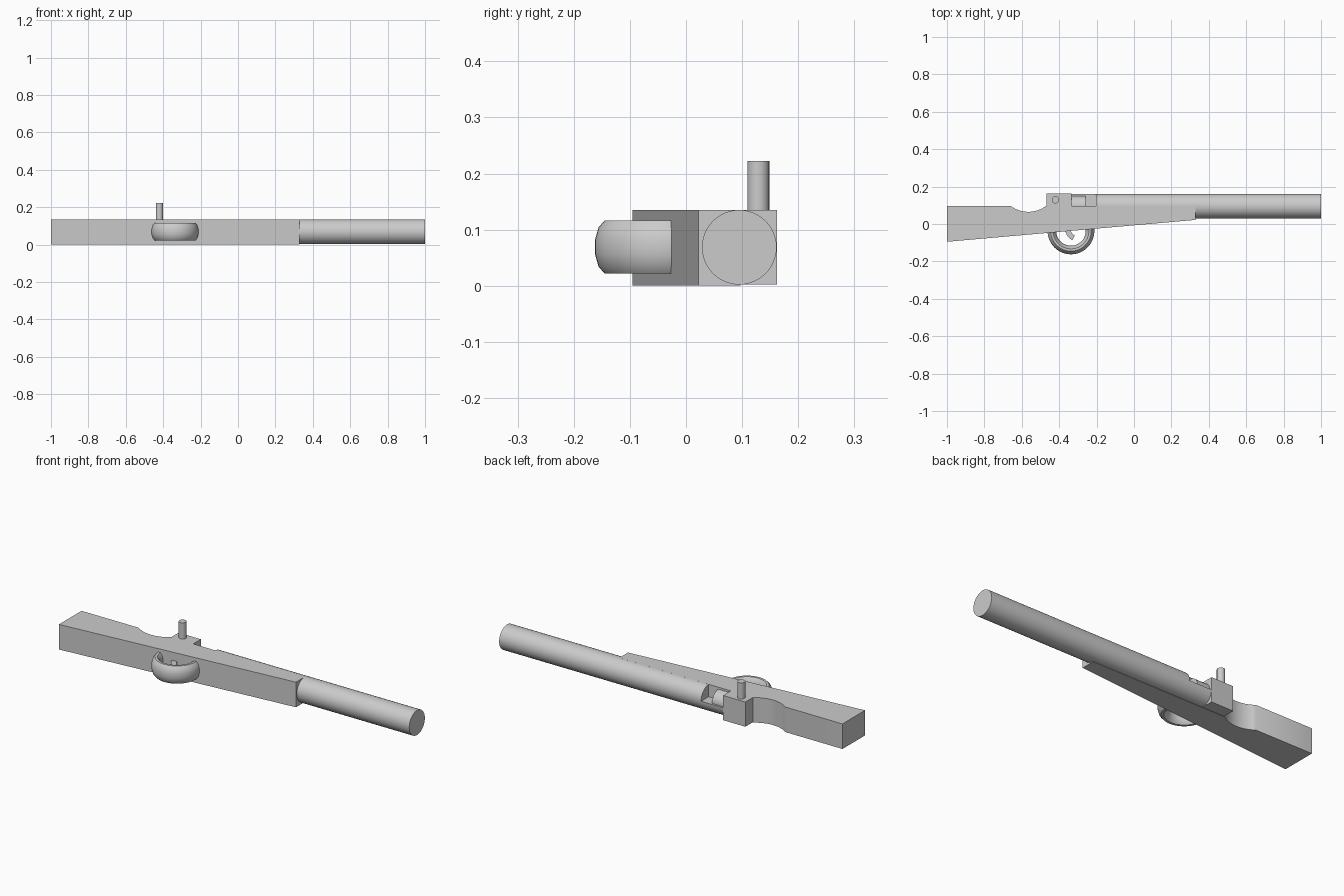
import bpy, bmesh, math
from mathutils import Matrix

if "Cube" in bpy.data.objects:
    bpy.data.objects.remove(bpy.data.objects["Cube"])

MID = 0.0685          # height of the barrel axis
BY, R = 0.095, 0.0665  # barrel axis y and radius


def smooth(ob):
    bpy.ops.object.select_all(action='DESELECT')
    ob.select_set(True)
    bpy.context.view_layer.objects.active = ob
    bpy.ops.object.shade_smooth_by_angle(angle=math.radians(35))


def prism(name, pts, lo, hi, axis='Z'):
    """Extrude a 2D profile: (x, y) along Z or (y, z) along X."""
    bm = bmesh.new()
    place = (lambda a, b: (a, b, lo)) if axis == 'Z' else (lambda a, b: (lo, a, b))
    face = bm.faces.new([bm.verts.new(place(*p)) for p in pts])
    new = bmesh.ops.extrude_face_region(bm, geom=[face])['geom']
    move = (0, 0, hi - lo) if axis == 'Z' else (hi - lo, 0, 0)
    bmesh.ops.translate(bm, vec=move, verts=[v for v in new if isinstance(v, bmesh.types.BMVert)])
    bmesh.ops.recalc_face_normals(bm, faces=bm.faces)
    me = bpy.data.meshes.new(name)
    bm.to_mesh(me)
    bm.free()
    ob = bpy.data.objects.new(name, me)
    bpy.context.collection.objects.link(ob)
    smooth(ob)
    return ob


def arc(cx, cy, r, a0, a1, n):
    return [(cx + r * math.cos(math.radians(a0 + (a1 - a0) * i / n)),
             cy + r * math.sin(math.radians(a0 + (a1 - a0) * i / n))) for i in range(n + 1)]


# Tapered stock with a scooped grip
grip = arc(-0.565, 0.222, 0.157, 307.2, 232.8, 14)
prism("stock", [(-1, -0.095), (0.33, 0.022), (0.33, 0.097)] + grip + [(-1, 0.097)], 0, 0.135)

# Receiver block behind the loading port
prism("receiver", [(-0.467, 0.09), (-0.335, 0.09), (-0.335, 0.162), (-0.467, 0.162)], 0.002, 0.135)

# Barrel, and the open lower half that forms the loading port
prism("barrel", arc(BY, MID, R, 0, 360, 48)[:-1], -0.203, 1, 'X')
prism("loading_port", arc(BY, MID, R, 180, 360, 24), -0.335, -0.203, 'X')

# Bolt and its upright handle
prism("bolt", arc(BY, MID, 0.056, 0, 360, 32)[:-1], -0.34, -0.26, 'X')
prism("bolt_handle", arc(-0.42, 0.129, 0.0195, 0, 360, 24)[:-1], 0.12, 0.222)

# Trigger guard: a ring stretched across the stock's thickness
bm = bmesh.new()
section = [bm.verts.new((0.102 + 0.024 * math.cos(t), 0, 0.049 * math.sin(t)))
           for t in [math.tau * (i + 0.5) / 12 for i in range(12)]]
edges = [bm.edges.new((section[i], section[i - 1])) for i in range(12)]
bmesh.ops.spin(bm, geom=section + edges, cent=(0, 0, 0), axis=(0, 0, 1),
               angle=math.tau, steps=48, use_merge=True)
bmesh.ops.remove_doubles(bm, verts=bm.verts, dist=1e-5)
bmesh.ops.recalc_face_normals(bm, faces=bm.faces)
bm.transform(Matrix.Translation((-0.337, -0.037, 0.069)))
me = bpy.data.meshes.new("trigger_guard")
bm.to_mesh(me)
bm.free()
guard = bpy.data.objects.new("trigger_guard", me)
bpy.context.collection.objects.link(guard)
smooth(guard)

# Curved trigger
prism("trigger", arc(-0.30, -0.025, 0.068, 170, 245, 10) + arc(-0.30, -0.025, 0.04, 245, 170, 10),
      0.047, 0.09)
